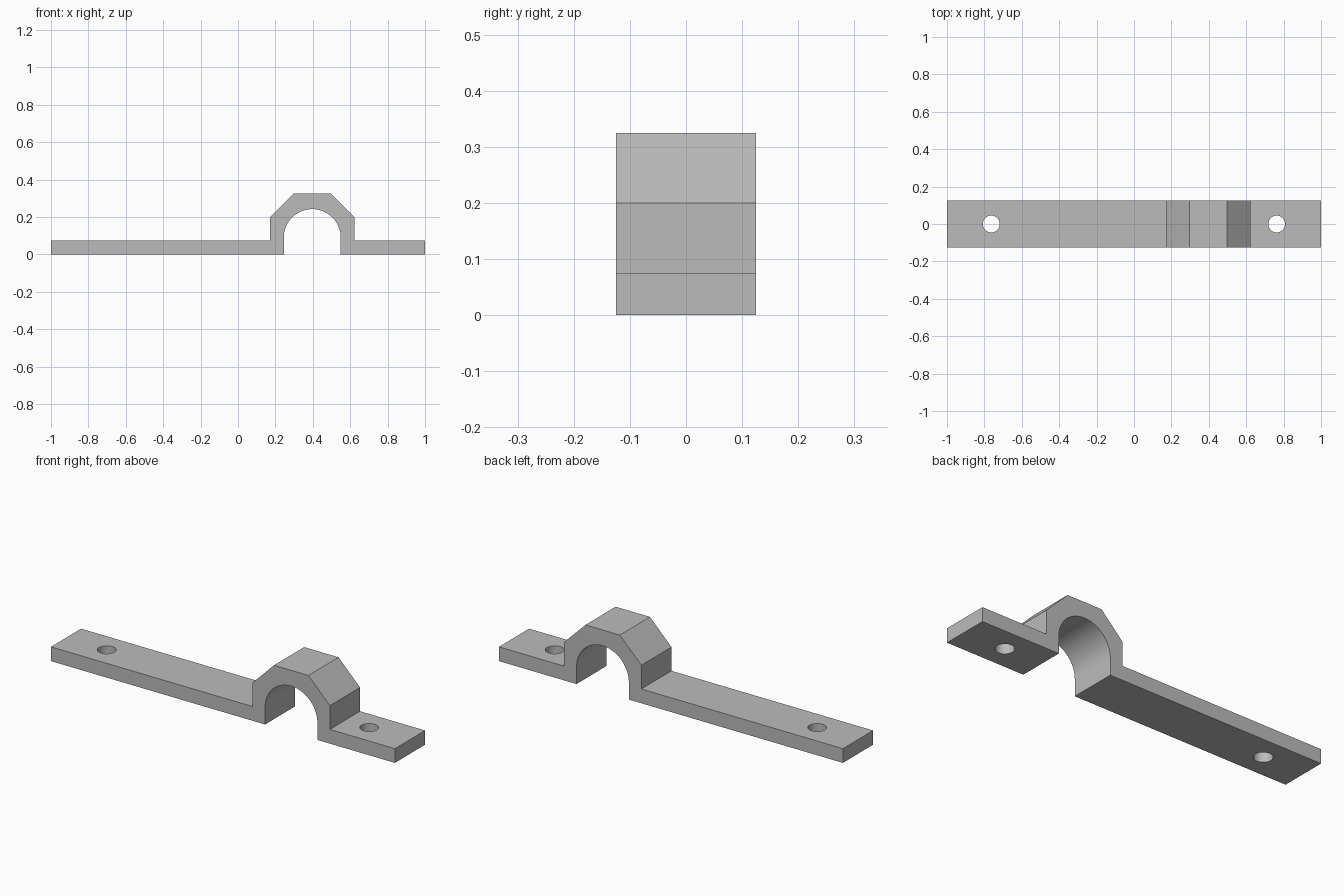
import bpy
import bmesh
from math import cos, sin, pi

if "Cube" in bpy.data.objects:
    bpy.data.objects.remove(bpy.data.objects["Cube"], do_unlink=True)

DEPTH = 0.25          # strap width along y
BAR = 0.075           # strap thickness
CX = 0.397            # centre of the arch
HALF, TOP, CHAMFER = 0.225, 0.325, 0.125
RADIUS, SPRING = 0.152, 0.09
ARC_STEPS = 40

# Plain grey metal
grey = bpy.data.materials.new("plain grey")
grey.use_nodes = True
grey.diffuse_color = (0.5, 0.5, 0.5, 1)
grey.node_tree.nodes["Principled BSDF"].inputs["Base Color"].default_value = (0.5, 0.5, 0.5, 1)

# Side profile: strap, chamfered hump, then the round-topped opening
left, right = CX - HALF, CX + HALF
profile = [
    (-1, 0), (-1, BAR), (left, BAR), (left, TOP - CHAMFER),
    (left + CHAMFER, TOP), (right - CHAMFER, TOP),
    (right, TOP - CHAMFER), (right, BAR), (1, BAR), (1, 0),
    (CX + RADIUS, 0),
]
for i in range(ARC_STEPS + 1):
    a = pi * i / ARC_STEPS
    profile.append((CX + RADIUS * cos(a), SPRING + RADIUS * sin(a)))
profile.append((CX - RADIUS, 0))

# Extrude the profile across the width
bm = bmesh.new()
face = bm.faces.new([bm.verts.new((x, -DEPTH / 2, z)) for x, z in profile])
result = bmesh.ops.extrude_face_region(bm, geom=[face])
moved = [v for v in result["geom"] if isinstance(v, bmesh.types.BMVert)]
bmesh.ops.translate(bm, verts=moved, vec=(0, DEPTH, 0))
bmesh.ops.recalc_face_normals(bm, faces=bm.faces)
mesh = bpy.data.meshes.new("strap_clamp")
bm.to_mesh(mesh)
bm.free()
clamp = bpy.data.objects.new("strap_clamp", mesh)
bpy.context.collection.objects.link(clamp)
mesh.materials.append(grey)

# Screw holes through both ends
for name, x in (("left_hole_cutter", 0.763), ("right_hole_cutter", -0.763)):
    bpy.ops.mesh.primitive_cylinder_add(vertices=40, radius=0.045, depth=0.3,
                                        location=(x, 0, BAR / 2))
    cutter = bpy.context.object
    cutter.name = name
    cutter.data.materials.append(grey)
    cutter.hide_render = True
    cutter.hide_viewport = True
    cut = clamp.modifiers.new(name, "BOOLEAN")
    cut.operation = "DIFFERENCE"
    cut.solver = "EXACT"
    cut.object = cutter

# Bake the holes, then smooth only the round walls
graph = bpy.context.evaluated_depsgraph_get()
baked = bpy.data.meshes.new_from_object(clamp.evaluated_get(graph))
clamp.modifiers.clear()
clamp.data = baked
for obj in [o for o in bpy.data.objects if o.name.endswith("hole_cutter")]:
    bpy.data.objects.remove(obj, do_unlink=True)

bpy.ops.object.select_all(action="DESELECT")
clamp.select_set(True)
bpy.context.view_layer.objects.active = clamp
bpy.ops.object.shade_smooth_by_angle(angle=pi / 9)
